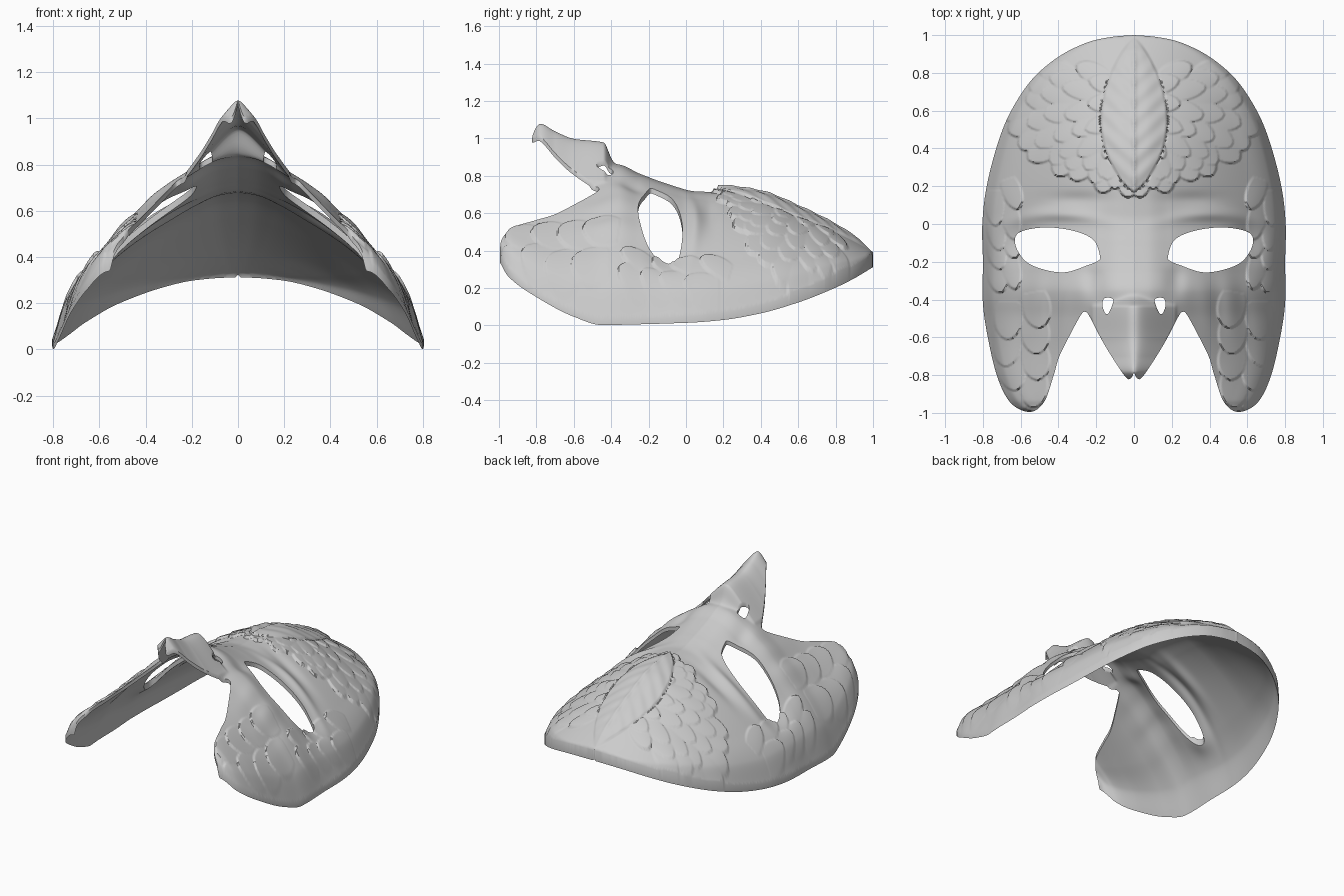
import bpy, bmesh, math, random
from mathutils import Vector, kdtree
from mathutils.geometry import delaunay_2d_cdt

if "Cube" in bpy.data.objects:
    bpy.data.objects.remove(bpy.data.objects["Cube"])

random.seed(4)
STEP = 0.0078


def curve(pts):
    """Monotone cubic interpolation through (position, value) pairs."""
    pts = sorted(pts)
    n = len(pts)
    d = [(pts[i + 1][1] - pts[i][1]) / (pts[i + 1][0] - pts[i][0]) for i in range(n - 1)]
    m = [d[0]] + [2 * a * b / (a + b) if a * b > 0 else 0 for a, b in zip(d, d[1:])] + [d[-1]]

    def f(x):
        x = min(max(x, pts[0][0]), pts[-1][0])
        i = 0
        while i < n - 2 and x > pts[i + 1][0]:
            i += 1
        h = pts[i + 1][0] - pts[i][0]
        t = (x - pts[i][0]) / h
        return ((1 + 2 * t) * (1 - t) ** 2 * pts[i][1] + t * (1 - t) ** 2 * h * m[i]
                + t * t * (3 - 2 * t) * pts[i + 1][1] + t * t * (t - 1) * h * m[i + 1])
    return f


def spline(pts, closed):
    """Evenly sampled Catmull-Rom path."""
    p = [Vector(q) for q in pts]
    p = [p[-1]] + p + p[:2] if closed else [p[0]] + p + [p[-1]]
    out = []
    for a, b, c, d in zip(p, p[1:], p[2:], p[3:]):
        k = max(2, round((c - b).length / STEP))
        for i in range(k):
            t = i / k
            out.append(0.5 * (2 * b + (c - a) * t + (2 * a - 5 * b + 4 * c - d) * t * t
                              + (3 * b - a - 3 * c + d) * t ** 3))
    return out if closed else out + [p[-1]]


def inside(p, poly):
    r = False
    for a, b in zip(poly, poly[-1:] + poly[:-1]):
        if (a.y > p.y) != (b.y > p.y) and p.x < (b.x - a.x) * (p.y - a.y) / (b.y - a.y) + a.x:
            r = not r
    return r


# half outline (crown, temple, cheek lobe, cleft, beak) and holes, seen from above
rim = spline([(0, 1), (.12, .99), (.25, .96), (.4, .885), (.54, .765), (.65, .6), (.72, .43), (.78, .2),
              (.803, 0), (.80, -.2), (.80, -.42), (.77, -.62), (.72, -.82), (.65, -.95), (.55, -.995),
              (.475, -.94), (.425, -.8), (.395, -.7), (.33, -.57), (.28, -.48), (.258, -.465), (.235, -.49),
              (.17, -.615), (.10, -.73), (.04, -.815), (.015, -.815), (0, -.785)], False)
eye = spline([(.18, -.17), (.21, -.09), (.29, -.045), (.42, -.02), (.54, -.025), (.62, -.055), (.625, -.12),
              (.57, -.2), (.47, -.243), (.36, -.255), (.25, -.22), (.19, -.195)], True)
nostril = spline([(.11, -.40), (.155, -.393), (.167, -.43), (.15, -.475), (.13, -.465)], True)
middle = [Vector((0, -.785 + 1.785 * i / 220)) for i in range(1, 220)]
low = min(range(len(rim)), key=lambda i: rim[i].y)
side = rim[:low + 1]


def half_width(y):
    for a, b in zip(side, side[1:]):
        if b.y <= y:
            return a.x + (b.x - a.x) * (a.y - y) / max(a.y - b.y, 1e-6)
    return side[-1].x


# height profiles: centre line, outer edge, arch across the face, beak ridge, wall thickness
centre = curve([(1, .395), (.8, .52), (.6, .615), (.4, .69), (.2, .715), (.05, .72), (-.1, .76), (-.25, .815),
                (-.36, .86), (-.5, .83), (-.8, .77), (-.93, .75), (-1, .68)])
edge = curve([(-1, .375), (-.95, .29), (-.8, .18), (-.6, .075), (-.45, .03), (0, .05), (.2, .07), (.4, .11),
              (.6, .175), (.8, .265), (.9, .32), (1, .385)])
arch = curve([(0, 1), (.1, .985), (.225, .93), (.34, .86), (.5, .735), (.76, .465), (.925, .235), (1, 0)])
beak = curve([(-.83, 1.02), (-.78, 1.08), (-.7, 1.04), (-.6, 1.0), (-.44, .98), (-.4, .895), (-.36, .82),
              (-.3, .7), (-.2, .3), (0, -1)])
thickness = curve([(-1, .025), (-.35, .025), (0, .033), (.5, .045), (.9, .065), (1, .07)])


def bell(v, c, s):
    return math.exp(-((v - c) / s) ** 2)


def base_height(x, y):
    e = edge(y)
    z = e + (centre(y) - e) * arch(min(1, x / max(half_width(y), .01)))
    # brow ridge, eye socket crease, cheek folds
    z += .022 * bell(y, .05 - .5 * (x - .4) ** 2, .035) * bell(x, .4, .2)
    z -= .015 * bell(y, .13, .04) * bell(x, .3, .15)
    z -= .02 * bell(x, .22, .05) * bell(y, -.3, .08)
    z -= .035 * bell(x, .61, .08) * bell(y, -.1, .1)
    z += .006 * math.sin(45 * x + 6 * y) * bell(y, -.42, .14) * bell(x, .5, .16)
    soft = .05 if y > -.6 else max(.012, .05 + .2 * (y + .6))
    b = beak(y) - 1.25 * (math.hypot(x, soft) - soft) - 3 * max(0, x - .22)
    return .5 * (z + b + math.sqrt((z - b) ** 2 + .025 ** 2)) - .003


# feathers: root x, root y, direction, length, half width
feathers = []


def feather(x, y, ang, length, width):
    ang += random.uniform(-.15, .15)
    length *= random.uniform(.88, 1.12)
    feathers.append((x, y, math.cos(ang), math.sin(ang), length, width))


for ring in range(5):                       # fan around the crest
    count = 6 + ring
    for i in range(count):
        a = math.radians(-88 + 112 * (i + .5 * (ring % 2)) / (count - 1))
        rx, ry = .06 + .11 * ring, .2 + .022 * ring
        feather(rx * math.cos(a), .64 + ry * math.sin(a), a * .85 - .15, .2, .058 + .004 * ring)
for row in range(4):                        # temple strip
    for col in range(2):
        feather(.67 + .07 * col, .24 - .13 * row - .06 * col, -1.75, .18, .055)
for row in range(4):                        # cheek lobes
    for col in range(2):
        feather(.53 + .13 * col, -.36 - .14 * row - .05 * col, -1.6, .21, .08)


def plumage(x, y):
    h = 0
    for fx, fy, c, s, length, width in feathers:
        dx, dy = x - fx, y - fy
        p = (dx * c + dy * s) / length
        if 0 < p < 1:
            q = abs(dy * c - dx * s) / width
            lim = math.sqrt(max(0, 1 - ((p - .4) / .6) ** 2))
            if q < lim:
                soft = min(1, (lim - q) * width / .009)
                h = max(h, (.002 + .019 * p * (1 - .4 * q * q)) * soft)
    # long crest feather with slanted barbs and a central quill
    t = (y - .17) / .82
    if 0 < t < 1:
        w = .18 * math.sin(math.pi * t ** .9) ** .75
        if x < w:
            barb = .002 * math.sin(60 * (y - .9 * x)) * min(1, (1 - t) * 5)
            soft = min(1, (w - x) / .009)
            h = (.034 - .01 * (x / w) ** 2 - .016 * t + barb) * soft * min(1, (1 - t) * 12)
            h += .007 * bell(x, 0, .012) * min(1, (1 - t) * 8)
    return h


# triangulate the half outline with a regular grid inside
loops = [rim + middle, eye, nostril]
pts, edges = [], []
for loop in loops:
    s = len(pts)
    pts += loop
    edges += [(s + i, s + (i + 1) % len(loop)) for i in range(len(loop))]
border = len(pts)
tree = kdtree.KDTree(border)
for i, p in enumerate(pts):
    tree.insert((p.x, p.y, 0), i)
tree.balance()


def in_mask(p):
    return inside(p, loops[0]) and not inside(p, eye) and not inside(p, nostril)


for j in range(int(2 / (STEP * .866))):
    for i in range(int(.82 / STEP)):
        p = Vector(((i + .5 * (j % 2)) * STEP, -1 + j * STEP * .866))
        if tree.find((p.x, p.y, 0))[2] > STEP * .6 and in_mask(p):
            pts.append(p)
verts, _, tris, origin, _, _ = delaunay_2d_cdt(pts, edges, [], 0, 1e-6)

# outer feathered skin, smooth inner skin and the rim joining them
bm = bmesh.new()
outer, inner, skin = [], [], []
for v in verts:
    x, y = max(v.x, 0), v.y
    z = base_height(x, y)
    outer.append(bm.verts.new((x, y, z + plumage(x, y))))
    inner.append(bm.verts.new((x, y, max(0, z - thickness(y)))))
for t in tris:
    if all(origin[i] and min(origin[i]) < border for i in t):
        if not in_mask(sum((verts[i] for i in t), Vector((0, 0))) / 3):
            continue
    elif any(not origin[i] for i in t):
        continue
    skin.append(bm.faces.new([outer[i] for i in t]))
    bm.faces.new([inner[i] for i in reversed(t)])
twin = dict(zip(outer, inner))
for e in [e for e in bm.edges if e.is_boundary and e.verts[0] in twin]:
    a, b = e.verts
    if max(a.co.x, b.co.x) > 1e-5:
        bm.faces.new((b, a, twin[a], twin[b]))
bmesh.ops.delete(bm, geom=[v for v in bm.verts if not v.link_faces], context='VERTS')
bmesh.ops.recalc_face_normals(bm, faces=bm.faces)
if sum(f.normal.z for f in skin) < 0:
    bmesh.ops.reverse_faces(bm, faces=bm.faces)

mesh = bpy.data.meshes.new("feathered_bird_mask")
bm.to_mesh(mesh)
bm.free()
mask = bpy.data.objects.new("feathered_bird_mask", mesh)
bpy.context.collection.objects.link(mask)
bpy.context.view_layer.objects.active = mask
mask.select_set(True)
bpy.ops.object.shade_smooth_by_angle(angle=math.radians(50))
mirror = mask.modifiers.new("mirror", 'MIRROR')
mirror.merge_threshold = 1e-4
